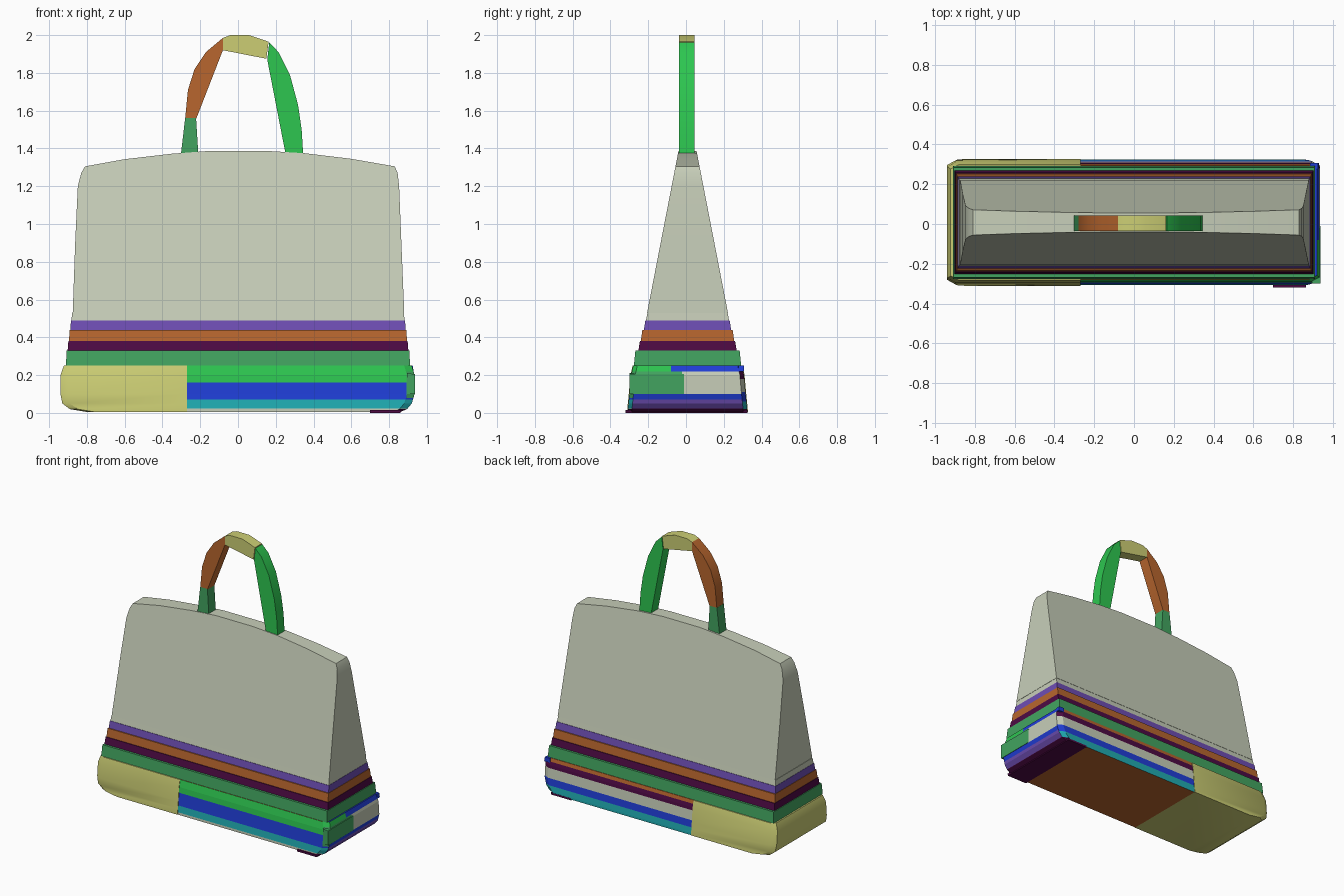
import bpy, bmesh, math
from mathutils import Vector

cube = bpy.data.objects.get("Cube")
if cube:
    bpy.data.objects.remove(cube, do_unlink=True)

CY = 0.008  # depth centre of the bag


def linear(c):
    c /= 255
    return c / 12.92 if c <= 0.04045 else ((c + 0.055) / 1.055) ** 2.4


def material(name, rgb):
    m = bpy.data.materials.new(name)
    m.use_nodes = True
    col = [linear(c) for c in rgb] + [1.0]
    m.diffuse_color = col
    m.node_tree.nodes["Principled BSDF"].inputs["Base Color"].default_value = col
    return m


MATS = {n: material(n.replace("_", " "), c) for n, c in {
    "pale_grey": (199, 206, 185), "olive_yellow": (204, 206, 116),
    "orange_brown": (184, 102, 46), "maroon": (78, 10, 68),
    "purple": (110, 78, 180), "mid_green": (66, 164, 96),
    "bright_green": (45, 198, 80), "blue": (32, 62, 215),
    "teal": (32, 172, 178)}.items()}


def finish(name, bm, mats, smooth=None):
    bmesh.ops.recalc_face_normals(bm, faces=bm.faces)
    me = bpy.data.meshes.new(name)
    bm.to_mesh(me)
    bm.free()
    ob = bpy.data.objects.new(name, me)
    bpy.context.collection.objects.link(ob)
    for m in mats:
        me.materials.append(MATS[m])
    if smooth:
        bpy.ops.object.select_all(action='DESELECT')
        ob.select_set(True)
        bpy.context.view_layer.objects.active = ob
        bpy.ops.object.shade_smooth_by_angle(angle=math.radians(smooth))
    return ob


def slab(name, outline, depth, mat, cy=CY, smooth=None):
    """Close an x-z outline between front and back; depth(z) is the half depth."""
    bm = bmesh.new()
    front = [bm.verts.new((x, cy - depth(z), z)) for x, z in outline]
    back = [bm.verts.new((x, cy + depth(z), z)) for x, z in outline]
    bm.faces.new(front)
    bm.faces.new(back[::-1])
    for i in range(len(outline)):
        j = (i + 1) % len(outline)
        bm.faces.new((front[i], back[i], back[j], front[j]))
    return finish(name, bm, [mat], smooth)


# Tapered body with an arched top
body_outline = [(-0.875, 0.53), (0.88, 0.53), (0.865, 0.90), (0.853, 1.20),
                (0.845, 1.27), (0.83, 1.305), (0.60, 1.345), (0.35, 1.375),
                (0.15, 1.387), (-0.15, 1.387), (-0.35, 1.372), (-0.60, 1.343),
                (-0.81, 1.305), (-0.83, 1.27), (-0.848, 1.20), (-0.862, 0.90)]
slab("bag_body", body_outline, lambda z: 0.214 - (z - 0.53) * 0.194, "pale_grey", smooth=25)

# Stacked stripe bands: z bottom, z top, half width, half depth
for name, mat, z0, z1, hx, hy in [
        ("upper_trim", "pale_grey", 0.49, 0.53, 0.882, 0.220),
        ("purple_band", "purple", 0.44, 0.49, 0.888, 0.231),
        ("orange_band", "orange_brown", 0.38, 0.44, 0.895, 0.247),
        ("maroon_band", "maroon", 0.33, 0.38, 0.902, 0.260),
        ("green_band", "mid_green", 0.25, 0.33, 0.911, 0.284)]:
    slab(name, [(-hx, z0), (hx, z0), (hx - 0.004, z1), (-hx + 0.004, z1)],
         lambda z, a=hy, b=z0, c=z1: a - 0.008 * (z - b) / (c - b), mat)

# Handle in four sections
for name, mat, pts in [
        ("handle_lower_right", "mid_green",
         [(-0.302, 1.37), (-0.21, 1.37), (-0.222, 1.56), (-0.28, 1.56)]),
        ("handle_upper_right", "orange_brown",
         [(-0.28, 1.555), (-0.222, 1.555), (-0.08, 1.92), (-0.08, 1.985),
          (-0.17, 1.91), (-0.23, 1.82), (-0.265, 1.71)]),
        ("handle_top", "olive_yellow",
         [(-0.08, 1.92), (0.15, 1.875), (0.162, 1.965), (0.06, 2.0),
          (-0.04, 2.0), (-0.08, 1.985)]),
        ("handle_left", "bright_green",
         [(0.155, 1.87), (0.252, 1.37), (0.345, 1.37), (0.337, 1.50),
          (0.318, 1.63), (0.275, 1.79), (0.215, 1.91), (0.165, 1.96)])]:
    slab(name, pts, lambda z: 0.04, mat, cy=0.004, smooth=25)

# Rounded base: z, left end x, right end x, half depth
SECTIONS = [(0.005, -0.80, 0.86, 0.316), (0.02, -0.89, 0.895, 0.316),
            (0.05, -0.93, 0.92, 0.313), (0.10, -0.94, 0.935, 0.308),
            (0.20, -0.94, 0.935, 0.299), (0.25, -0.922, 0.92, 0.288)]


def base_loft(grow):
    bm = bmesh.new()
    rings = []
    for z, x0, x1, h in SECTIONS:
        h += grow
        a, b = 0.04, 0.022
        pts = [(x0 + a, -h), (x1 - a, -h), (x1, -h + b), (x1, h - b),
               (x1 - a, h), (x0 + a, h), (x0, h - b), (x0, -h + b)]
        rings.append([bm.verts.new((x, y + CY, z)) for x, y in pts])
    for lo, hi in zip(rings, rings[1:]):
        for i in range(8):
            j = (i + 1) % 8
            bm.faces.new((lo[i], lo[j], hi[j], hi[i]))
    bm.faces.new(rings[0][::-1])
    bm.faces.new(rings[-1])
    return bm


def cut(bm, co, no, clear=False):
    bmesh.ops.bisect_plane(bm, geom=bm.verts[:] + bm.edges[:] + bm.faces[:],
                           plane_co=Vector(co), plane_no=Vector(no), clear_outer=clear)


# Solid yellow end of the base
bm = base_loft(0.003)
cut(bm, (-0.27, 0, 0), (1, 0, 0), True)
bmesh.ops.holes_fill(bm, edges=[e for e in bm.edges if e.is_boundary])
finish("base_yellow_end", bm, ["olive_yellow"], smooth=30)

# Striped end of the base, coloured by side and height
STRIPES = {"front": [(0.022, "pale_grey"), (0.07, "teal"), (0.16, "blue"), (1, "bright_green")],
           "back": [(0.06, "teal"), (0.11, "blue"), (0.18, "pale_grey"),
                    (0.225, "maroon"), (1, "orange_brown")],
           "end": [(0.022, "maroon"), (0.07, "purple"), (0.10, "blue")]}


def pick(side, z):
    return next(m for top, m in STRIPES[side] if z < top)


def stripe_colour(c, n):
    if n.z < -0.7:
        return "maroon" if c.x > 0.70 else "orange_brown"
    if n.x > 0.6:
        if c.z < 0.10:
            return pick("end", c.z)
        if c.z > 0.218:
            return "bright_green" if c.y < -0.08 else "blue"
        return "mid_green" if c.y < -0.02 else "pale_grey"
    if c.x > 0.893:
        if n.y < 0:
            return "mid_green" if 0.08 < c.z < 0.218 else pick("front", c.z)
        return "blue" if c.z > 0.218 else pick("back", c.z)
    return pick("front" if n.y < 0 else "back", c.z)


bm = base_loft(0.0)
cut(bm, (-0.27, 0, 0), (-1, 0, 0), True)
bmesh.ops.holes_fill(bm, edges=[e for e in bm.edges if e.is_boundary])
for z in (0.022, 0.06, 0.07, 0.08, 0.10, 0.11, 0.16, 0.18, 0.218, 0.225):
    cut(bm, (0, 0, z), (0, 0, 1))
for x in (0.70, 0.893):
    cut(bm, (x, 0, 0), (1, 0, 0))
for y in (-0.08, -0.02):
    cut(bm, (0, y, 0), (0, 1, 0))
bmesh.ops.recalc_face_normals(bm, faces=bm.faces)
names = list(MATS)
for f in bm.faces:
    f.material_index = names.index(stripe_colour(f.calc_center_median(), f.normal))
finish("base_striped_end", bm, names)

# Thin maroon foot under the striped end
slab("base_foot", [(0.70, 0.0), (0.86, 0.0), (0.865, 0.014), (0.70, 0.014)],
     lambda z: 0.322, "maroon", cy=0.003)

# Raised green corner patch and blue rear corner block
slab("corner_patch", [(0.895, 0.10), (0.938, 0.10), (0.938, 0.205), (0.895, 0.21)],
     lambda z: 0.145, "mid_green", cy=-0.155)
slab("rear_corner_block", [(0.885, 0.218), (0.93, 0.218), (0.925, 0.25), (0.885, 0.25)],
     lambda z: 0.015, "blue", cy=0.292)
